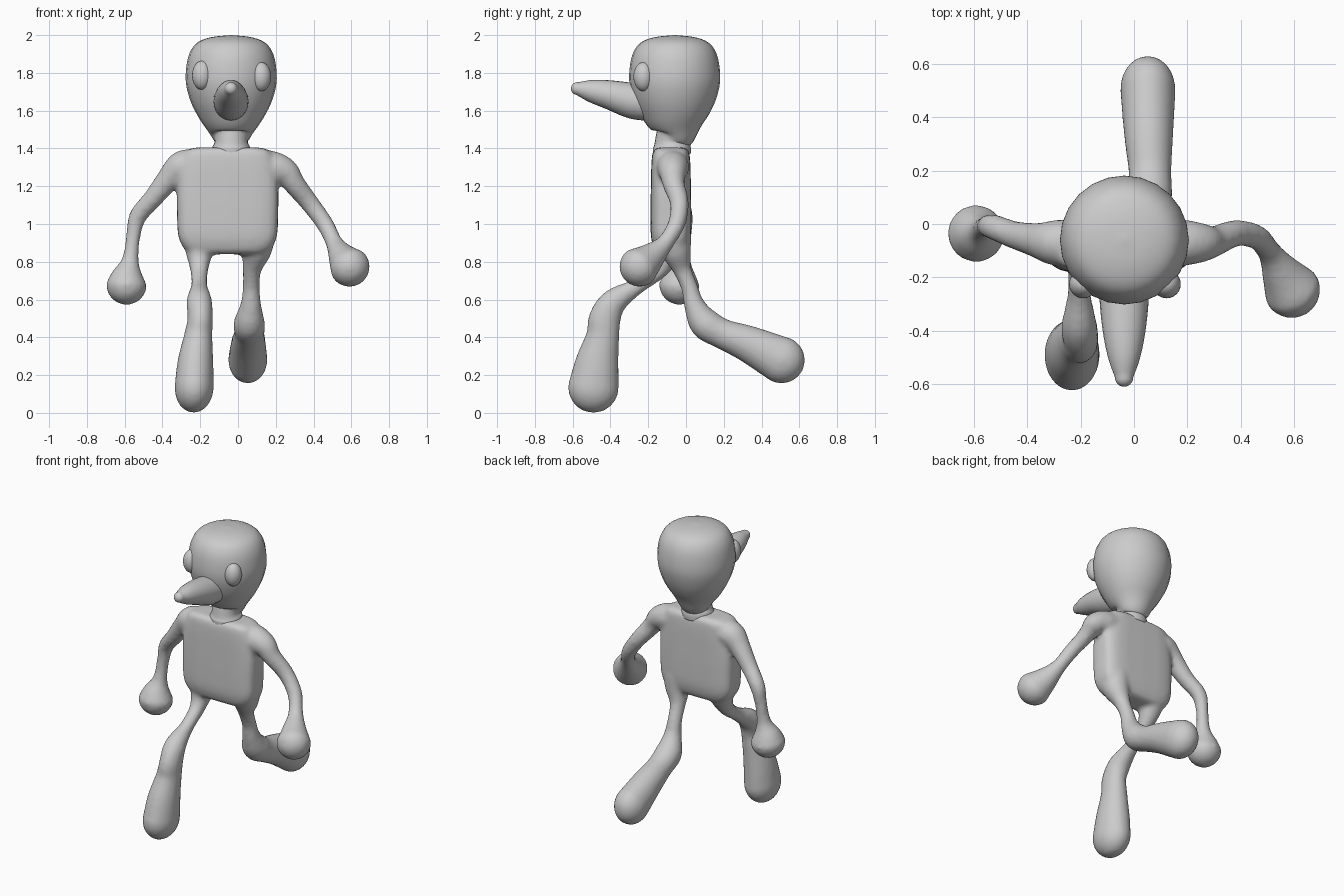
import bpy, bmesh, math
from mathutils import Vector

cube = bpy.data.objects.get("Cube")
if cube:
    bpy.data.objects.remove(cube, do_unlink=True)

SIDES = 24


def spline(keys, steps=5):
    """Catmull-Rom samples through keys of (x, y, z, radius_a, radius_b)."""
    k = [Vector(p if len(p) == 5 else (*p, p[3])) for p in keys]
    k = [k[0] * 2 - k[1]] + k + [k[-1] * 2 - k[-2]]
    out = []
    for a, b, c, d in zip(k, k[1:], k[2:], k[3:]):
        for i in range(steps):
            t = i / steps
            out.append(0.5 * (2 * b + (c - a) * t + (2 * a - 5 * b + 4 * c - d) * t * t
                              + (3 * b - a - 3 * c + d) * t ** 3))
    return out + [k[-2]]


def tube(bm, keys, axis, round_end=True, power=1.0):
    """Loft rings along a path; radius_a lies along axis, power squares the ring."""
    samples = spline(keys)
    pts = [Vector(s[:3]) for s in samples]
    radii = [(max(s[3], 0.002), max(s[4], 0.002)) for s in samples]
    tangents = [(pts[min(i + 1, len(pts) - 1)] - pts[max(i - 1, 0)]).normalized()
                for i in range(len(pts))]
    if round_end:
        end, t, (ra, rb) = pts[-1], tangents[-1], radii[-1]
        for i in range(1, 7):
            ang = math.radians(14.5 * i)
            pts.append(end + t * max(ra, rb) * math.sin(ang))
            radii.append((ra * math.cos(ang), rb * math.cos(ang)))
            tangents.append(t)
    rings = []
    for p, t, (ra, rb) in zip(pts, tangents, radii):
        a = Vector(axis)
        a = (a - t * a.dot(t)).normalized()
        b = t.cross(a)
        ring = []
        for i in range(SIDES):
            c, s = (f(math.tau * i / SIDES) for f in (math.cos, math.sin))
            ca, sb = (math.copysign(abs(v) ** power, v) for v in (c, s))
            ring.append(bm.verts.new(p + a * ra * ca + b * rb * sb))
        rings.append(ring)
    for lo, hi in zip(rings, rings[1:]):
        for i in range(SIDES):
            j = (i + 1) % SIDES
            bm.faces.new((lo[i], lo[j], hi[j], hi[i]))
    bm.faces.new(rings[0][::-1])
    bm.faces.new(rings[-1])


def finish(bm, name):
    bmesh.ops.recalc_face_normals(bm, faces=bm.faces)
    for f in bm.faces:
        f.smooth = True
    mesh = bpy.data.meshes.new(name)
    bm.to_mesh(mesh)
    bm.free()
    obj = bpy.data.objects.new(name, mesh)
    bpy.context.collection.objects.link(obj)
    return obj


X, Y = (1, 0, 0), (0, 1, 0)
body = bmesh.new()

# Torso: squared, flattened barrel
torso = [(0.84, .16, .06), (0.86, .22, .085), (0.93, .26, .105), (1.05, .268, .108),
         (1.2, .268, .106), (1.32, .25, .103), (1.385, .225, .095), (1.405, .17, .07)]
tube(body, [(-0.055, -0.08, z, a, b) for z, a, b in torso], X, False, 0.5)

# Right arm, hanging
tube(body, [(-0.23, -0.07, 1.315, .085), (-0.3, -0.07, 1.3, .085), (-0.365, -0.06, 1.24, .065),
            (-0.45, -0.04, 1.135, .052), (-0.53, -0.01, 1.04, .047),
            (-0.555, -0.01, 0.93, .038), (-0.57, -0.02, 0.81, .045),
            (-0.585, -0.03, 0.73, .085), (-0.59, -0.035, 0.68, .108)], Y)

# Left arm, swung forward
tube(body, [(0.13, -0.07, 1.31, .085), (0.2, -0.07, 1.295, .085), (0.255, -0.07, 1.27, .073),
            (0.3, -0.065, 1.21, .058), (0.38, -0.035, 1.11, .05),
            (0.46, -0.05, 1.0, .046), (0.51, -0.11, 0.9, .046),
            (0.55, -0.18, 0.83, .075), (0.59, -0.245, 0.775, .108)], Y)

# Right leg, stepping forward
tube(body, [(-0.2, -0.08, 0.93, .1), (-0.205, -0.095, 0.84, .07), (-0.205, -0.15, 0.75, .047),
            (-0.205, -0.26, 0.67, .044), (-0.205, -0.38, 0.59, .067, .07),
            (-0.2, -0.43, 0.5, .067, .085), (-0.21, -0.44, 0.41, .075, .088),
            (-0.225, -0.47, 0.27, .095, .115), (-0.232, -0.49, 0.135, .104, .135)], X)

# Left leg, trailing with a bent knee
tube(body, [(0.1, -0.07, 0.93, .1), (0.095, -0.05, 0.85, .08), (0.075, -0.02, 0.76, .05),
            (0.07, 0.02, 0.66, .045), (0.068, 0.045, 0.57, .056),
            (0.06, 0.1, 0.475, .083), (0.06, 0.19, 0.42, .08),
            (0.055, 0.33, 0.365, .092, .098), (0.052, 0.505, 0.28, .104, .125)], X)

# Blend torso and limbs into one soft skin
body_obj = finish(body, "body")
remesh = body_obj.modifiers.new("blend", 'REMESH')
remesh.mode = 'VOXEL'
remesh.voxel_size = 0.014
remesh.use_smooth_shade = True
soften = body_obj.modifiers.new("soften", 'SMOOTH')
soften.factor = 0.5
soften.iterations = 6

# Head with neck
head = bmesh.new()
profile = [(1.37, .1), (1.405, .1), (1.44, .088), (1.48, .115), (1.56, .17), (1.65, .215),
           (1.75, .24), (1.85, .235), (1.92, .213), (1.965, .172), (1.99, .1), (2.0, .003)]
tube(head, [(-0.036, -0.075 if z < 1.45 else -0.06, z, r) for z, r in profile], X, False)
finish(head, "head")

# Nose
nose = bmesh.new()
tube(nose, [(-0.037, -0.18, 1.64, .09, .095), (-0.037, -0.28, 1.652, .092, .095),
            (-0.037, -0.4, 1.683, .08, .078), (-0.037, -0.5, 1.704, .06, .06),
            (-0.037, -0.575, 1.717, .034, .034)], X)
finish(nose, "nose")

# Eyes
for name, loc in (("right_eye", (-0.19, -0.225, 1.787)), ("left_eye", (0.122, -0.225, 1.78))):
    bm = bmesh.new()
    bmesh.ops.create_uvsphere(bm, u_segments=24, v_segments=16, radius=1)
    eye = finish(bm, name)
    eye.location = loc
    eye.scale = (.053, .053, .077)
